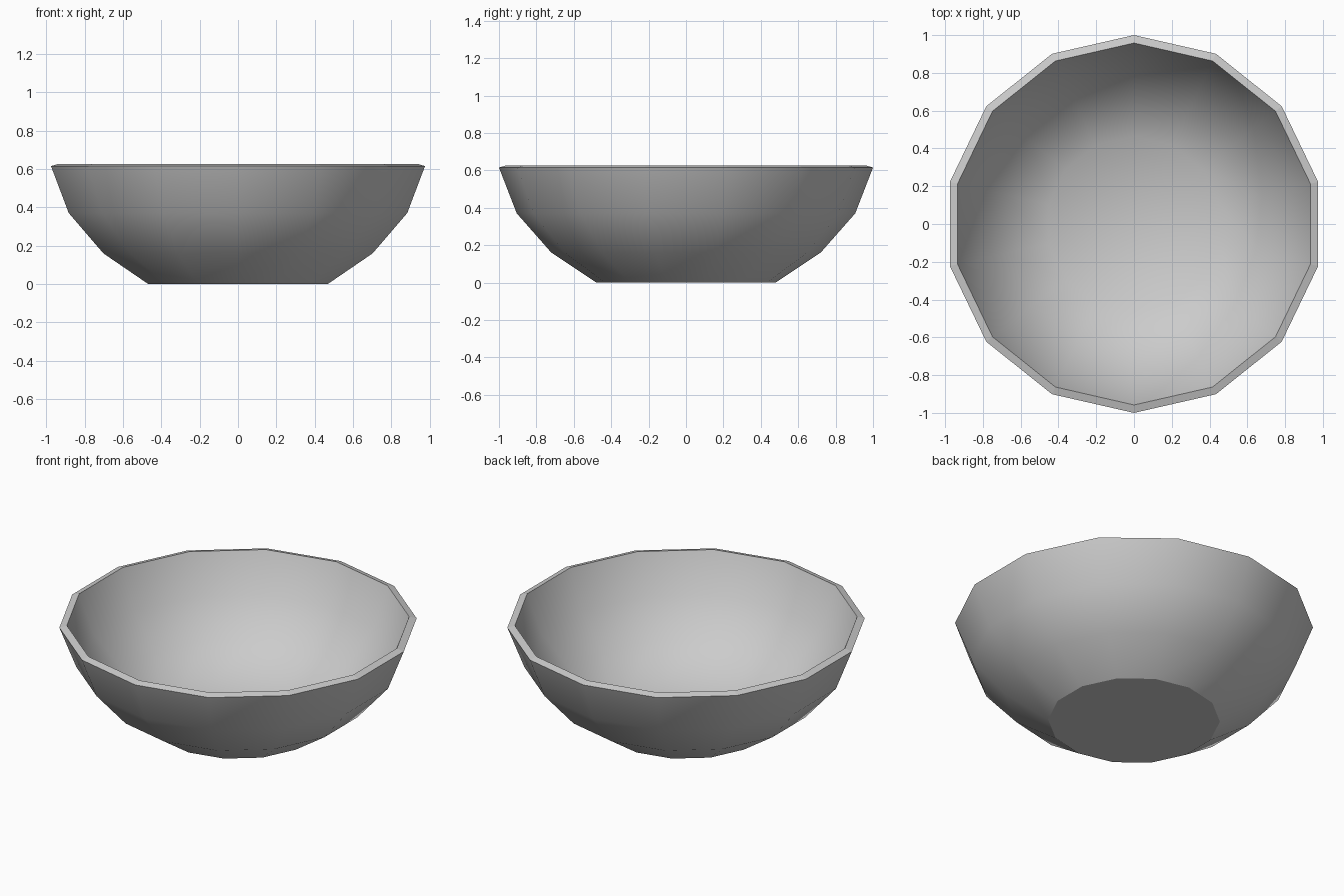
import bpy, bmesh
from math import sin, cos, tau

cube = bpy.data.objects.get("Cube")
if cube:
    bpy.data.objects.remove(cube, do_unlink=True)

SIDES = 14
# Profiles as (radius, height), from the bottom to the lip
OUTER = [(0.48, 0.0), (0.72, 0.16), (0.905, 0.37), (1.0, 0.615)]
INNER = [(0.465, 0.042), (0.69, 0.194), (0.865, 0.39), (0.958, 0.627)]

grey = bpy.data.materials.new("light_grey")
grey.use_nodes = True
colour = (0.6, 0.6, 0.6, 1.0)
grey.diffuse_color = colour
grey.node_tree.nodes["Principled BSDF"].inputs["Base Color"].default_value = colour

bm = bmesh.new()


def ring(radius, z):
    # Corners point along y
    return [bm.verts.new((radius * sin(tau * i / SIDES), -radius * cos(tau * i / SIDES), z))
            for i in range(SIDES)]


def bridge(a, b, smooth):
    for i in range(SIDES):
        j = (i + 1) % SIDES
        bm.faces.new((a[i], a[j], b[j], b[i])).smooth = smooth


# Outer wall, lip and inner wall
outer = [ring(r, z) for r, z in OUTER]
inner = [ring(r, z) for r, z in INNER]
for low, high in zip(outer, outer[1:]):
    bridge(low, high, True)
bridge(outer[-1], inner[-1], False)
for low, high in zip(inner, inner[1:]):
    bridge(high, low, True)

# Flat base, and inner floor that blends into the wall
bm.faces.new(outer[0][::-1]).smooth = False
centre = bm.verts.new((0, 0, INNER[0][1]))
for i in range(SIDES):
    bm.faces.new((inner[0][i], inner[0][(i + 1) % SIDES], centre)).smooth = True

# Crisp edges wherever a flat face meets a smooth one
bm.normal_update()
for edge in bm.edges:
    if any(not f.smooth for f in edge.link_faces):
        edge.smooth = False

mesh = bpy.data.meshes.new("bowl")
bm.to_mesh(mesh)
bm.free()
mesh.materials.append(grey)
bowl = bpy.data.objects.new("bowl", mesh)
bpy.context.collection.objects.link(bowl)
